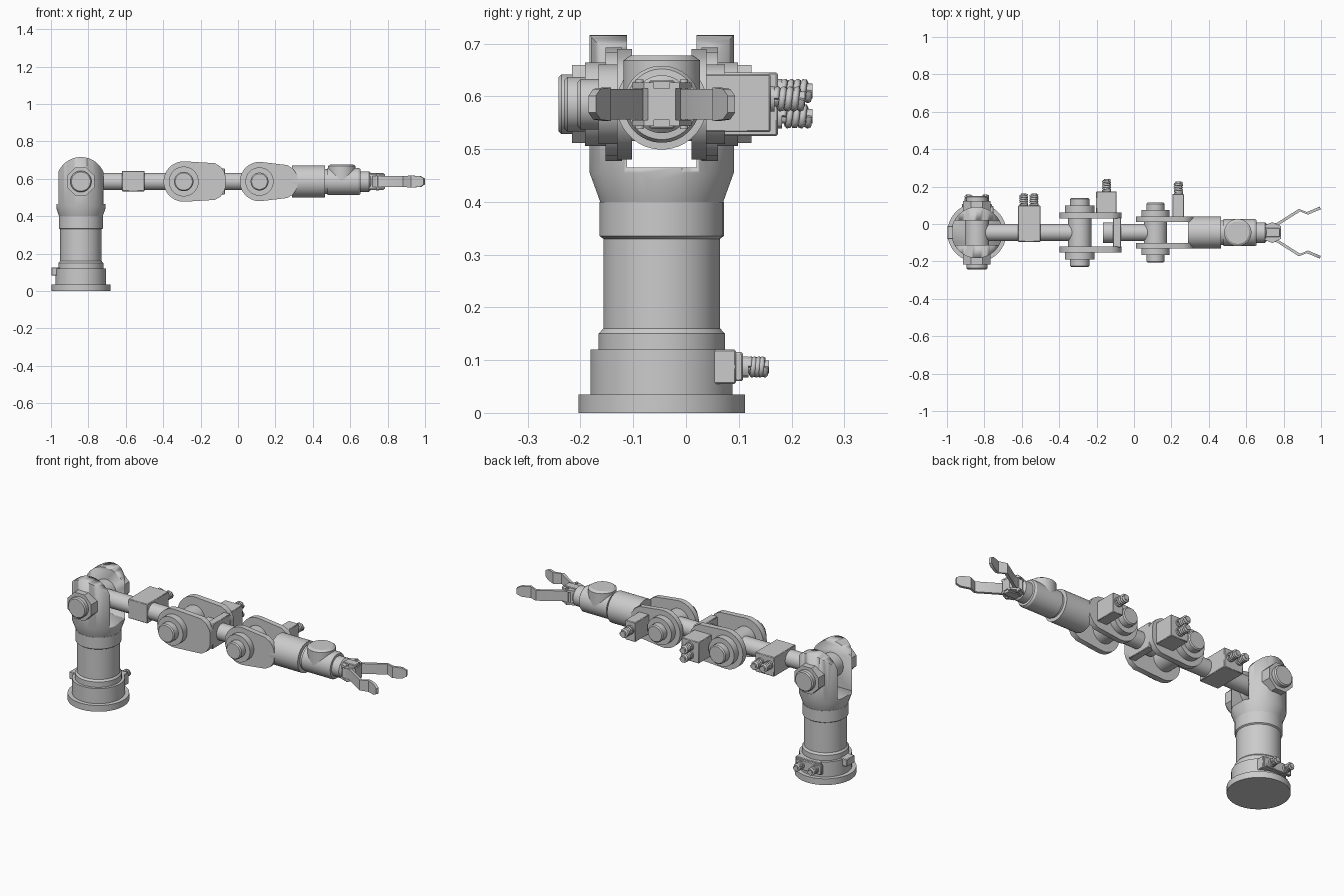
import bpy, bmesh, math
from mathutils import Vector, Matrix

if "Cube" in bpy.data.objects:
    bpy.data.objects.remove(bpy.data.objects["Cube"])

YC, ZA = -0.046, 0.585          # arm axis
SX, E1, E2 = -0.84, -0.29, 0.115  # joint positions along x


def finish(bm, name):
    bmesh.ops.recalc_face_normals(bm, faces=bm.faces)
    me = bpy.data.meshes.new(name)
    bm.to_mesh(me)
    bm.free()
    ob = bpy.data.objects.new(name, me)
    bpy.context.collection.objects.link(ob)
    for o in bpy.context.selected_objects:
        o.select_set(False)
    ob.select_set(True)
    bpy.context.view_layer.objects.active = ob
    bpy.ops.object.shade_smooth_by_angle(angle=math.radians(30))
    return ob


def lathe(name, prof, origin, axis='Z', n=40):
    """Stack of (radius, distance) rings around an axis, capped."""
    bm = bmesh.new()
    rot = Vector((0, 0, 1)).rotation_difference(
        Vector({'X': (1, 0, 0), 'Y': (0, 1, 0), 'Z': (0, 0, 1)}[axis])).to_matrix()
    rings = []
    for r, h in prof:
        rings.append([bm.verts.new(rot @ Vector((r * math.cos(2 * math.pi * (i + .5) / n),
                                                 r * math.sin(2 * math.pi * (i + .5) / n), h))
                                   + Vector(origin)) for i in range(n)])
    for a, b in zip(rings, rings[1:]):
        for i in range(n):
            bm.faces.new((a[i], a[(i + 1) % n], b[(i + 1) % n], b[i]))
    bm.faces.new(rings[0])
    bm.faces.new(rings[-1])
    return finish(bm, name)


def prism(name, pts, lo, hi, plane='XZ'):
    """Extrude a closed outline; plane XZ goes along y, XY goes along z."""
    bm = bmesh.new()
    vs = [bm.verts.new((a, lo, b) if plane == 'XZ' else (a, b, lo)) for a, b in pts]
    f = bm.faces.new(vs)
    ext = bmesh.ops.extrude_face_region(bm, geom=[f])['geom']
    d = (0, hi - lo, 0) if plane == 'XZ' else (0, 0, hi - lo)
    bmesh.ops.translate(bm, vec=d, verts=[v for v in ext if isinstance(v, bmesh.types.BMVert)])
    return finish(bm, name)


def box(name, x, y, z, bevel=0.003):
    ob = prism(name, [(x[0], z[0]), (x[1], z[0]), (x[1], z[1]), (x[0], z[1])], y[0], y[1])
    if bevel:
        m = ob.modifiers.new('bevel', 'BEVEL')
        m.width, m.segments = bevel, 1
    return ob


def boolean(ob, cutter, op):
    m = ob.modifiers.new(op, 'BOOLEAN')
    m.object, m.operation, m.solver = cutter, op, 'EXACT'
    cutter.hide_render = True
    cutter.hide_set(True)


def arc(cx, cz, r, a0, a1, n):
    return [(cx + r * math.cos(math.radians(a0 + (a1 - a0) * i / n)),
             cz + r * math.sin(math.radians(a0 + (a1 - a0) * i / n))) for i in range(n + 1)]


def gland(name, x, y0, y1, z, r):
    """Cable gland: collar, core and coiled strain relief pointing to +y."""
    lathe(name + '_core', [(r, y0 - .01), (r, y0 + .01), (r * .6, y0 + .01), (r * .6, y1)],
          (x, 0, z), 'Y', 12)
    cu = bpy.data.curves.new(name + '_coil', 'CURVE')
    cu.dimensions, cu.bevel_depth, cu.bevel_resolution = '3D', r * .27, 1
    cu.use_fill_caps = True
    sp = cu.splines.new('POLY')
    n, turns = 40, 4
    sp.points.add(n)
    for i, p in enumerate(sp.points):
        a = 2 * math.pi * turns * i / n
        p.co = (x + r * .74 * math.cos(a), y0 + .012 + (y1 - y0 - .018) * i / n,
                z + r * .74 * math.sin(a), 1)
    bpy.context.collection.objects.link(bpy.data.objects.new(name + '_coil', cu))


def hub(name, x, y0, y1, y2, r1, r2, n1):
    """Stepped bearing caps on both sides of a joint."""
    for s, side in ((-1, 'front'), (1, 'back')):
        lathe(f'{name}_{side}_flange', [(r1, s * y0), (r1, s * y1)], (x, YC, ZA), 'Y', n1)
        lathe(f'{name}_{side}_cap', [(r2, s * y1 * .95), (r2, s * (y2 - .006)), (r2 - .006, s * y2)],
              (x, YC, ZA), 'Y', 24)


# Base column
lathe('base_column', [(.158, 0), (.158, .035), (.135, .035), (.135, .12), (.12, .12), (.12, .15),
                      (.111, .16), (.111, .33), (.118, .335), (.118, .40)], (SX, YC, 0))
box('base_connector_box', (SX - .06, SX + .09), (.02, .095), (.055, .12))
box('base_connector_plate', (SX - .08, SX + .08), (.09, .108), (.06, .115))
for i, dx in enumerate((-.045, .045)):
    gland(f'base_gland_{i}', SX + dx, .108, .157, .087, .021)
box('base_side_block', (-.998, -.95), (YC - .035, YC + .035), (.083, .125))

# Shoulder fork: turned body trimmed to an arch and slotted
fork = lathe('shoulder_fork', [(.117, .40), (.137, .455), (.137, .75)], (SX, YC, 0), 'Z', 40)
arch = prism('arch_cutter', [(SX - .131, .39), (SX + .131, .39)] + arc(SX, ZA, .131, 0, 180, 24),
             YC - .3, YC + .3)
boolean(fork, arch, 'INTERSECT')
boolean(fork, box('slot_cutter', (SX - .3, SX + .3), (YC - .066, YC + .066), (.465, .9), 0), 'DIFFERENCE')
hub('shoulder_hub', SX, .10, .17, .196, .08, .057, 8)
lathe('shoulder_barrel', [(.065, -.066), (.065, .066)], (SX, YC, ZA), 'Y')

# Upper arm with connector box
lathe('upper_arm_tube', [(.046, SX), (.046, E1)], (0, YC, ZA), 'X', 32)
box('upper_arm_box', (-.62, -.50), (-.095, .098), (.533, .642))
for i, x in enumerate((-.59, -.535)):
    gland(f'upper_arm_gland_{i}', x, .098, .162, ZA + .01, .024)

# Elbow and wrist-side joint: forked plates, barrel, bearing caps
for name, x, r, xr, zr, inner, outer in (('elbow', E1, .108, -.068, .098, .075, .107),
                                         ('forearm', E2, .105, .318, .088, .056, .085)):
    pts = arc(x, ZA, r, 85, 275, 24)
    end = [(xr - .055, zr), (xr - .025, zr - .018), (xr - .006, zr - .045), (xr, zr - .065)]
    pts += [(a, ZA - b) for a, b in end] + [(a, ZA + b) for a, b in reversed(end)]
    for s, side in ((-1, 'front'), (1, 'back')):
        prism(f'{name}_{side}_plate', pts, *sorted((YC + s * inner, YC + s * outer)))
    lathe(f'{name}_barrel', [(.062, -inner), (.062, inner)], (x, YC, ZA), 'Y')
hub('elbow_hub', E1, .10, .145, .185, .08, .052, 24)
hub('forearm_hub', E2, .08, .12, .16, .076, .048, 24)

# Elbow bridge and mid tube
box('elbow_bridge', (-.112, -.07), (YC - .08, YC + .08), (ZA - .07, ZA + .07))
lathe('elbow_socket', [(.055, -.165), (.055, -.10)], (0, YC, ZA), 'X', 32)
lathe('mid_tube', [(.046, -.12), (.046, E2)], (0, YC, ZA), 'X', 32)
box('elbow_connector_box', (-.202, -.093), (.05, .174), (.525, .645))
for i, z in enumerate((.562, .610)):
    gland(f'elbow_gland_{i}', -.147, .172, .24, z, .024)
box('forearm_connector_box', (.205, .268), (.03, .16), (.532, .642))
gland('forearm_gland', .237, .158, .226, ZA + .01, .025)

# Forearm cylinder, wrist housing and round cap on top
lathe('forearm_cylinder', [(.086, .29), (.086, .465), (.066, .466), (.066, .478), (.073, .479),
                           (.073, .645), (.067, .655), (.055, .656), (.055, .70), (.04, .715)],
      (0, YC, ZA), 'X')
lathe('wrist_cap', [(.073, ZA), (.073, .668), (.06, .677)], (.555, YC, 0))

# Gripper palm, finger lugs and pins
prism('gripper_palm', [(.69, YC - .03), (.72, YC - .048), (.785, YC - .026), (.785, YC + .026),
                       (.72, YC + .048), (.69, YC + .03)], ZA - .03, ZA + .03, 'XY')
box('gripper_core', (.70, .78), (YC - .024, YC + .024), (ZA - .046, ZA + .046))
for s, side in ((-1, 'front'), (1, 'back')):
    for k in (-1, 1):
        prism(f'{side}_lug_{"top" if k > 0 else "bottom"}',
              [(.70, YC + s * .015), (.785, YC + s * .015), (.785, YC + s * .034), (.74, YC + s * .056),
               (.70, YC + s * .04)], ZA + k * .03, ZA + k * .041, 'XY')
    lathe(f'{side}_finger_pin', [(.008, -.047), (.008, .047)], (.745, YC + s * .042, ZA), 'Z', 12)
    # Bent finger, tapered at the tip
    path = [(.74, .042, .029), (.765, .045, .029), (.885, .121, .029), (.927, .104, .032),
            (.975, .124, .029), (.996, .133, .016)]
    bm = bmesh.new()
    rings = []
    for x, d, h in path:
        rings.append([bm.verts.new((x + ox, YC + s * (d + t), ZA + z)) for t, z, ox in
                      ((-.008, -h, .003), (.006, -h, -.003), (.006, h, -.003), (-.008, h, .003))])
    for a, b in zip(rings, rings[1:]):
        for i in range(4):
            bm.faces.new((a[i], a[(i + 1) % 4], b[(i + 1) % 4], b[i]))
    bm.faces.new(rings[0])
    bm.faces.new(rings[-1])
    finish(bm, f'{side}_finger')
